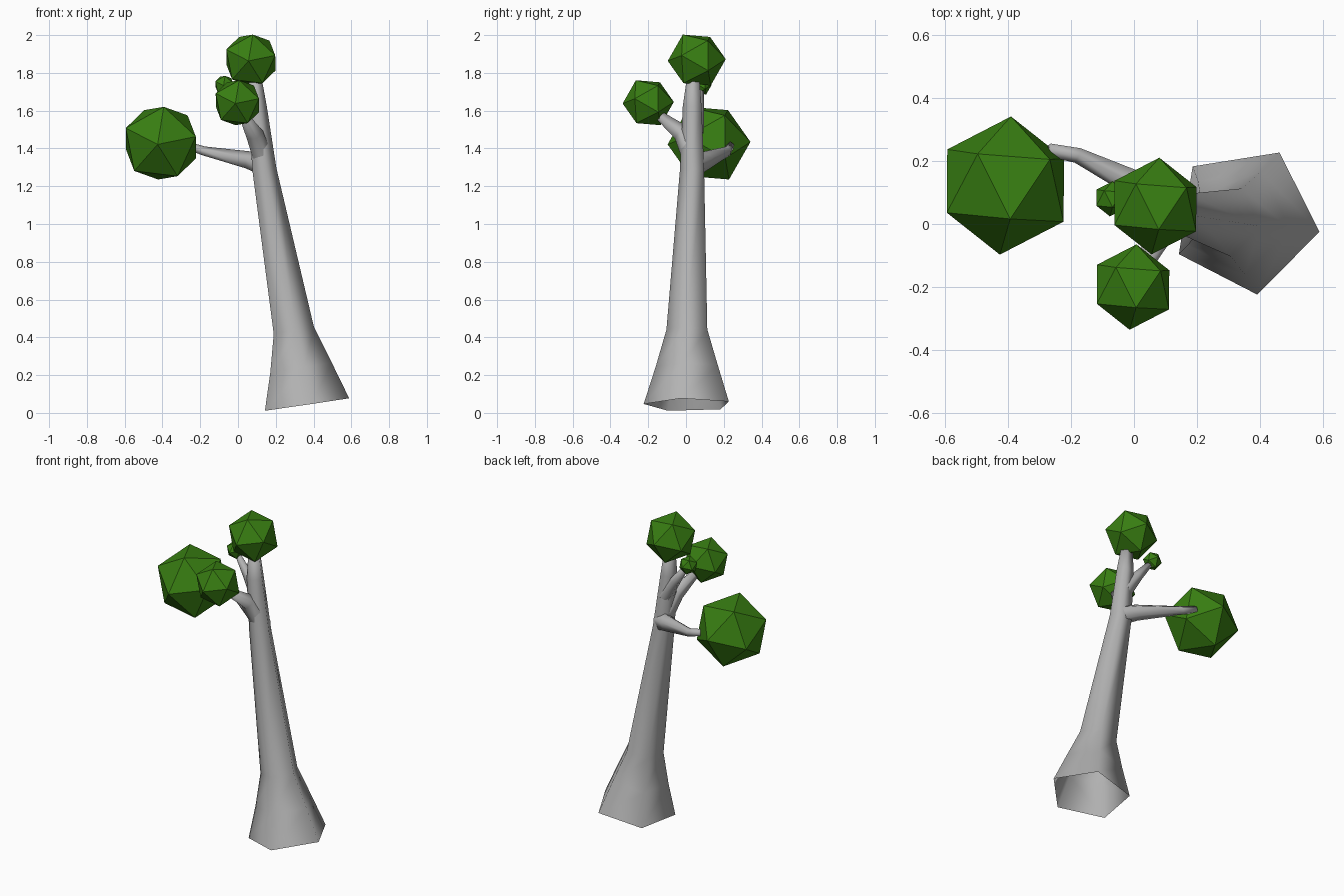
import bpy, bmesh, math
from mathutils import Vector, Matrix

cube = bpy.data.objects.get("Cube")
if cube:
    bpy.data.objects.remove(cube)


def material(name, colour):
    m = bpy.data.materials.new(name)
    m.use_nodes = True
    m.diffuse_color = (*colour, 1)
    m.node_tree.nodes["Principled BSDF"].inputs["Base Color"].default_value = (*colour, 1)
    return m


bark = material("grey bark", (0.45, 0.45, 0.45))
leaf = material("leaf green", (0.04, 0.21, 0.006))


def finish(name, bm, mat, smooth):
    bmesh.ops.recalc_face_normals(bm, faces=bm.faces)
    for f in bm.faces:
        f.smooth = smooth
    mesh = bpy.data.meshes.new(name)
    bm.to_mesh(mesh)
    bm.free()
    mesh.materials.append(mat)
    obj = bpy.data.objects.new(name, mesh)
    bpy.context.collection.objects.link(obj)


def tapered_limb(name, rings, ref, turn, sides=5):
    """Loft pentagons along (x, y, z, radius) rings; the start stays open."""
    bm = bmesh.new()
    pts = [Vector(r[:3]) for r in rings]
    loops = []
    for i, p in enumerate(pts):
        axis = (pts[min(i + 1, len(pts) - 1)] - pts[max(i - 1, 0)]).normalized()
        u = (ref - axis * ref.dot(axis)).normalized()
        v = axis.cross(u)
        angles = [turn + math.tau * k / sides for k in range(sides)]
        loops.append([bm.verts.new(p + rings[i][3] * (u * math.cos(a) + v * math.sin(a)))
                      for a in angles])
    for a, b in zip(loops, loops[1:]):
        for k in range(sides):
            n = (k + 1) % sides
            bm.faces.new((a[k], a[n], b[n], b[k]))
    bm.faces.new(loops[-1])
    finish(name, bm, bark, True)


X, Z = Vector((1, 0, 0)), Vector((0, 0, 1))

# Leaning trunk with flared, open foot
tapered_limb("trunk", [(0.354, 0.013, 0.043, 0.24), (0.325, 0.012, 0.24, 0.175),
                       (0.29, 0.01, 0.435, 0.115), (0.137, 0.035, 1.285, 0.068),
                       (0.1, 0.035, 1.62, 0.053), (0.088, 0.04, 1.8, 0.032)],
             X, math.radians(-9))

# Branches
tapered_limb("long_branch", [(0.13, 0.05, 1.315, 0.06), (0.06, 0.1, 1.335, 0.05),
                             (-0.18, 0.218, 1.385, 0.026), (-0.27, 0.235, 1.415, 0.022)], Z, 0)
tapered_limb("front_branch", [(0.125, 0.03, 1.36, 0.055), (0.085, -0.02, 1.48, 0.05),
                              (0.02, -0.16, 1.59, 0.022)], X, 0)
tapered_limb("small_branch", [(0.11, 0.05, 1.48, 0.045), (0.03, 0.065, 1.6, 0.032),
                              (-0.07, 0.08, 1.73, 0.015)], X, 0)

# Foliage: icosahedra sharing one orientation, one corner forward, one up
forward = Vector((-0.08, -0.99, -0.03)).normalized()
up = Vector((0.07, -0.46, 0.87))
side = up.cross(forward).normalized()
up = forward.cross(side)
target = Matrix((side, up, forward)).transposed()


def foliage(name, centre, radius):
    bm = bmesh.new()
    bmesh.ops.create_icosphere(bm, subdivisions=1, radius=radius)
    pole = max(bm.verts, key=lambda v: v.co.z).co.normalized()
    near = max((v.co for v in bm.verts if 0 < v.co.z < radius * 0.9), key=lambda c: c.y)
    s = near.cross(pole).normalized()
    source = Matrix((s, pole.cross(s), pole)).transposed()
    turn = target @ source.transposed()
    for v in bm.verts:
        v.co = turn @ v.co + Vector(centre)
    finish(name, bm, leaf, False)


foliage("large_foliage", (-0.408, 0.122, 1.428), 0.22)
foliage("top_foliage", (0.068, 0.057, 1.868), 0.154)
foliage("front_foliage", (-0.003, -0.2, 1.642), 0.136)
foliage("small_foliage", (-0.072, 0.08, 1.735), 0.056)
